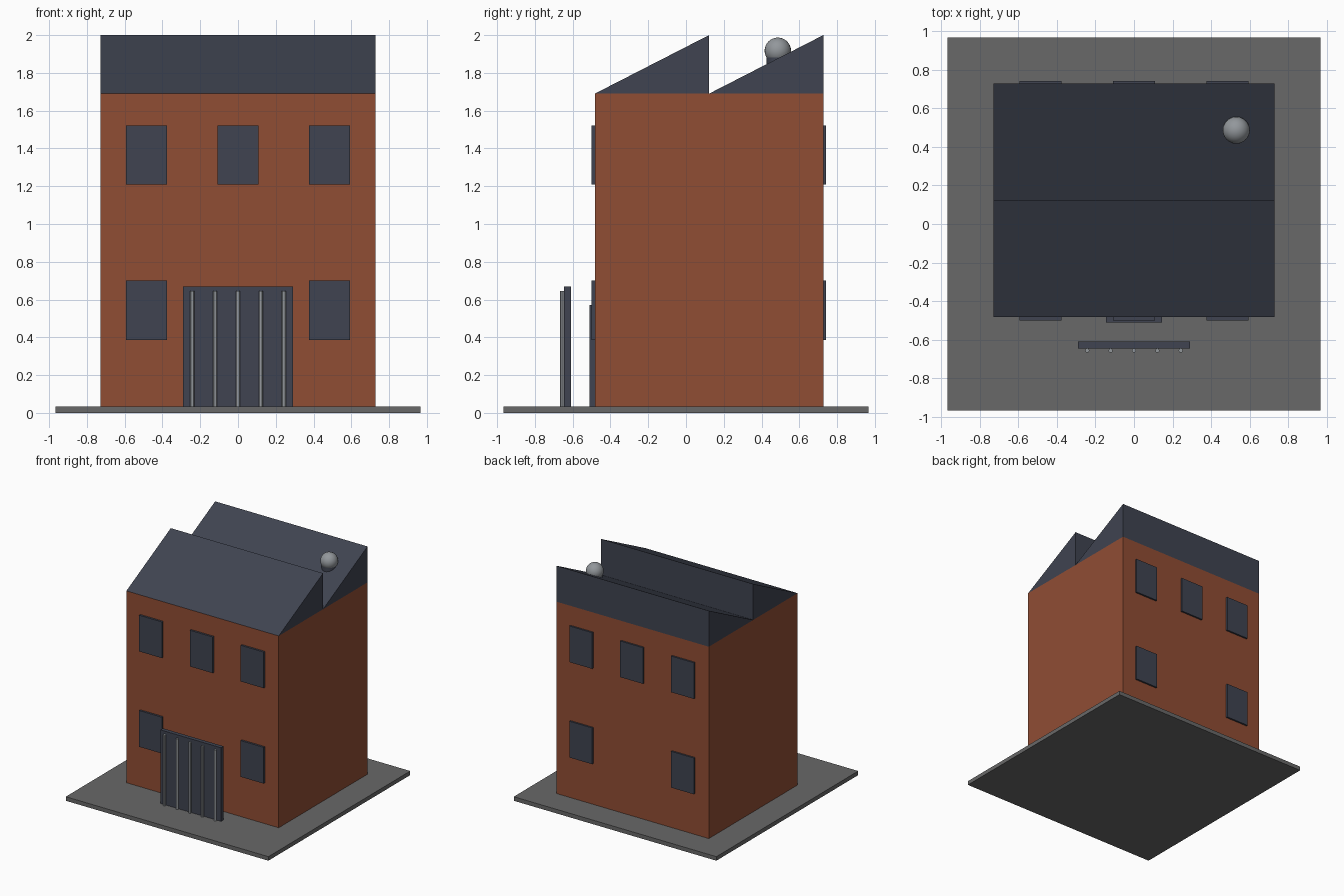
import bpy
import bmesh

if "Cube" in bpy.data.objects:
    bpy.data.objects.remove(bpy.data.objects["Cube"])


def material(name, rgb):
    mat = bpy.data.materials.new(name)
    mat.use_nodes = True
    mat.diffuse_color = (*rgb, 1)
    mat.node_tree.nodes["Principled BSDF"].inputs["Base Color"].default_value = (*rgb, 1)
    return mat


BRICK = material("red brick", (0.28, 0.074, 0.034))
SLATE = material("dark slate", (0.05, 0.057, 0.082))
PAVING = material("grey paving", (0.14, 0.14, 0.14))
METAL = material("light metal", (0.29, 0.31, 0.33))


def finish(bm, name, mat):
    bmesh.ops.recalc_face_normals(bm, faces=bm.faces)
    mesh = bpy.data.meshes.new(name)
    bm.to_mesh(mesh)
    bm.free()
    mesh.materials.append(mat)
    obj = bpy.data.objects.new(name, mesh)
    bpy.context.collection.objects.link(obj)
    return obj


def prism(name, profile, x0, x1, mat):
    """Extrude a (y, z) profile along x."""
    bm = bmesh.new()
    face = bm.faces.new([bm.verts.new((x0, y, z)) for y, z in profile])
    ext = bmesh.ops.extrude_face_region(bm, geom=[face])
    moved = [v for v in ext["geom"] if isinstance(v, bmesh.types.BMVert)]
    bmesh.ops.translate(bm, verts=moved, vec=(x1 - x0, 0, 0))
    return finish(bm, name, mat)


def box(name, x, y, z, mat):
    return prism(name, [(y[0], z[0]), (y[1], z[0]), (y[1], z[1]), (y[0], z[1])], x[0], x[1], mat)


def smooth(obj):
    bpy.ops.object.select_all(action="DESELECT")
    obj.select_set(True)
    bpy.context.view_layer.objects.active = obj
    bpy.ops.object.shade_smooth_by_angle()


def cylinder(name, x, y, z0, z1, radius, sides, mat):
    bpy.ops.mesh.primitive_cylinder_add(vertices=sides, radius=radius, depth=z1 - z0,
                                        location=(x, y, (z0 + z1) / 2))
    obj = bpy.context.object
    obj.name = name
    obj.data.materials.append(mat)
    smooth(obj)


GROUND, EAVES, RIDGE = 0.035, 1.69, 2.0
HALF, FRONT, BACK = 0.727, -0.483, 0.727
MID = (FRONT + BACK) / 2

# Plinth and brick body
box("plinth", (-0.967, 0.967), (-0.967, 0.967), (0, GROUND), PAVING)
box("brick_walls", (-HALF, HALF), (FRONT, BACK), (GROUND, EAVES), BRICK)

# Sawtooth roof
for name, y0, y1 in (("front_roof", FRONT, MID), ("back_roof", MID, BACK)):
    prism(name, [(y0, EAVES), (y1, EAVES), (y1, RIDGE)], -HALF, HALF, SLATE)

# Windows on front and back; the ground floor centre stays clear
for side, y in (("front", (-0.5, FRONT)), ("back", (BACK, 0.742))):
    for floor, z in (("lower", (0.387, 0.7)), ("upper", (1.21, 1.522))):
        for place, x in (("right", -0.485), ("middle", 0), ("left", 0.485)):
            if (floor, place) != ("lower", "middle"):
                box(f"{side}_{floor}_{place}_window", (x - 0.109, x + 0.109), y, z, SLATE)

# Door and the free-standing screen with its bars
box("front_door", (-0.145, 0.145), (-0.51, FRONT), (GROUND, 0.57), SLATE)
box("entrance_screen", (-0.29, 0.29), (-0.645, -0.61), (GROUND, 0.67), SLATE)
for i in range(5):
    cylinder(f"screen_bar_{i + 1}", (i - 2) * 0.121, -0.656, GROUND, 0.645, 0.011, 12, METAL)

# Roof vent with ball cap
cylinder("vent_stem", 0.53, 0.486, 1.75, 1.9, 0.06, 24, SLATE)
bpy.ops.mesh.primitive_uv_sphere_add(segments=24, ring_count=16, radius=0.07,
                                     location=(0.53, 0.486, 1.917))
ball = bpy.context.object
ball.name = "vent_ball"
ball.data.materials.append(METAL)
smooth(ball)
